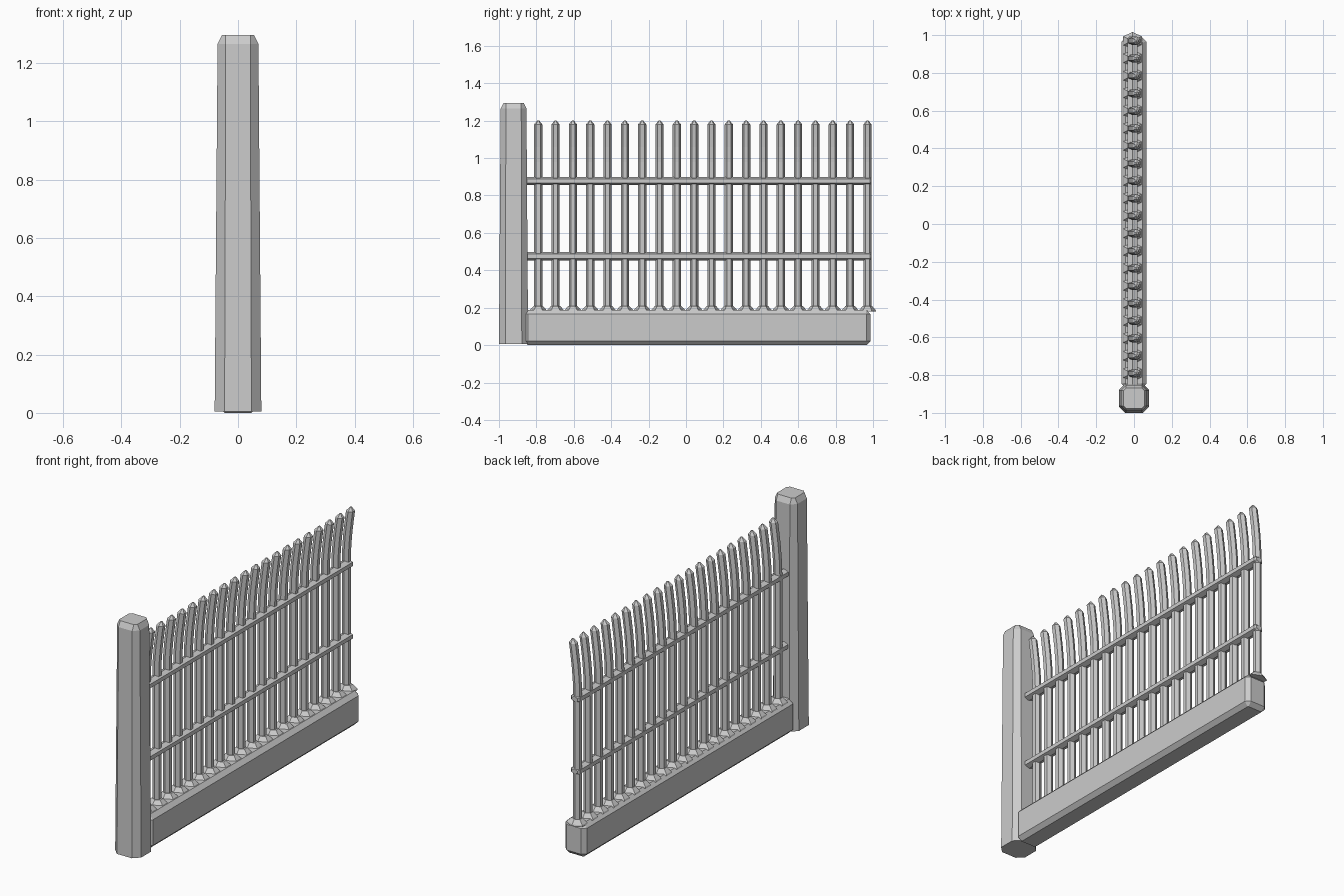
import bpy, bmesh, math

if "Cube" in bpy.data.objects:
    bpy.data.objects.remove(bpy.data.objects["Cube"])

mat = bpy.data.materials.new("grey stone")
mat.diffuse_color = (0.6, 0.6, 0.6, 1)
mat.use_nodes = True
mat.node_tree.nodes["Principled BSDF"].inputs["Base Color"].default_value = mat.diffuse_color


def loft(name, rings):
    """Skin a list of equal-length point rings and cap both ends."""
    bm = bmesh.new()
    vs = [[bm.verts.new(p) for p in r] for r in rings]
    n = len(rings[0])
    for a, b in zip(vs, vs[1:]):
        for i in range(n):
            j = (i + 1) % n
            bm.faces.new((a[i], a[j], b[j], b[i]))
    bm.faces.new(vs[0][::-1])
    bm.faces.new(vs[-1])
    bmesh.ops.recalc_face_normals(bm, faces=bm.faces)
    me = bpy.data.meshes.new(name)
    bm.to_mesh(me)
    bm.free()
    me.materials.append(mat)
    ob = bpy.data.objects.new(name, me)
    bpy.context.collection.objects.link(ob)
    return ob


def hexagon(ru, rv):
    """Six-sided section, points at +-v and flats at +-u."""
    return [(ru * math.cos(math.radians(30 + 60 * k)) / 0.866,
             rv * math.sin(math.radians(30 + 60 * k))) for k in range(6)]


def octagon(cy, z, hx, hy, c):
    return [(sx, cy + sy, z) for sx, sy in (
        (hx, -hy + c), (hx, hy - c), (hx - c, hy), (-hx + c, hy),
        (-hx, hy - c), (-hx, -hy + c), (-hx + c, -hy), (hx - c, -hy))]


# tapered post with chamfered corners and cap
loft("post", [octagon(-0.922, 0.005, 0.08, 0.078, 0.034),
              octagon(-0.922, 1.265, 0.07, 0.069, 0.028),
              octagon(-0.922, 1.295, 0.055, 0.054, 0.013)])

# low base wall, all edges chamfered
loft("base_wall", [octagon(0.06, 0.0, 0.045, 0.905, 0.004),
                   octagon(0.06, 0.022, 0.067, 0.927, 0.022),
                   octagon(0.06, 0.165, 0.067, 0.927, 0.022),
                   octagon(0.06, 0.188, 0.045, 0.905, 0.004)])

# horizontal rails with bevelled ends
for i, z in enumerate((0.475, 0.878)):
    loft(f"rail_{i + 1}", [[(-0.008 + u * s, y, z + v * s) for u, v in hexagon(0.027, 0.022)]
                           for y, s in ((-0.86, 0.65), (-0.85, 1), (0.983, 1), (0.992, 0.65))])

# pickets leaning to +x at the top, each on a collar
path = [(-0.012, 0.18, 1), (-0.012, 0.90, 1), (-0.009, 0.98, 1), (-0.002, 1.06, 1),
        (0.007, 1.13, 1), (0.014, 1.18, 1), (0.017, 1.20, 0.25)]
for i in range(20):
    y = -0.79 + i * 1.76 / 19
    loft(f"picket_{i + 1}", [[(x + u * s, y + v * s, z) for u, v in hexagon(0.02, 0.022)]
                             for x, z, s in path])
    loft(f"collar_{i + 1}", [[(-0.008 + u * s, y + v * s, z) for u, v in hexagon(0.05, 0.046)]
                             for z, s in ((0.18, 1), (0.188, 0.95), (0.21, 0.52))])
